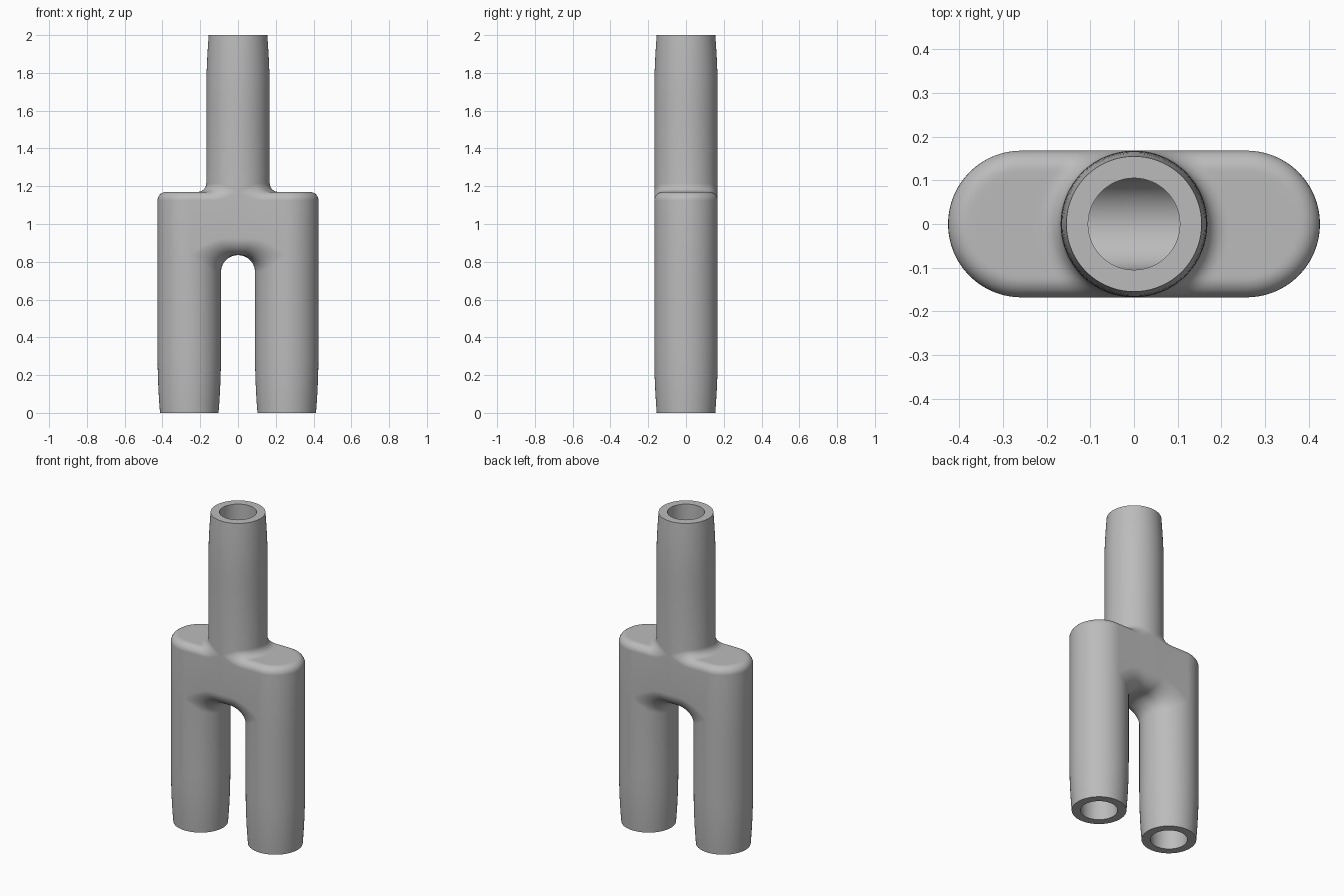
import bpy, bmesh
from math import sin, cos, pi, sqrt, hypot

cube = bpy.data.objects.get("Cube")
if cube:
    bpy.data.objects.remove(cube)

R, BORE, LEG_X = 0.168, 0.105, 0.258      # tube radius, bore radius, leg offset
TOP, CROTCH, CHANNEL = 1.17, 0.835, 1.0   # heights on the body
GAP = LEG_X - R                           # half gap between the legs
EDGE = 0.045                              # small rounding radius
ROWS, COLS = 48, 24
STEPS = [(1 - cos(pi * k / COLS)) / 2 for k in range(COLS + 1)]
TAPER = [0.4 - 0.05 * k for k in range(9)]


def rounding(d, r):
    """Quarter-circle height: r at the edge, falling to 0 at distance r."""
    d = min(max(d, 0), r)
    return r - sqrt(max(0, r * r - (r - d) ** 2))


def tube_radius(h):
    """Tubes narrow gently towards their open ends; h is distance from the end."""
    return R - 0.013 * max(0, 1 - h / 0.32) ** 2


def crotch_height(x, y):
    to_leg = hypot(x - LEG_X, y) - R
    return CROTCH + rounding(R - abs(y), GAP) - rounding(to_leg, GAP)


def shoulder_height(x, y):
    to_edge = R - hypot(max(0, x - LEG_X), y)
    return TOP - rounding(to_edge, EDGE) + rounding(hypot(x, y) - R, EDGE)


def inner_strip(c, s):
    """Crotch, inside of the leg, its rim, its bore and the channel floor."""
    y = R * s
    pts = []
    for t in STEPS:
        x = t * (LEG_X - R * c)
        pts.append((x, y, crotch_height(x, y)))
    for z in TAPER:
        r = tube_radius(z)
        pts.append((LEG_X - r * c, r * s, z))
    b = BORE * c
    pts += [(LEG_X - b, BORE * s, 0), (LEG_X - b, BORE * s, CHANNEL - b),
            (0, BORE * s, CHANNEL - b)]
    return pts


def outer_strip(c, s):
    """Shoulder, outside of the leg, bores, stem rim and outside of the stem."""
    y = R * s
    pts = []
    for t in STEPS:
        x = R * c + t * LEG_X
        pts.append((x, y, shoulder_height(x, y)))
    pts.append((LEG_X + R * c, y, crotch_height(LEG_X - R * c, y)))
    for z in TAPER:
        r = tube_radius(z)
        pts.append((LEG_X + r * c, r * s, z))
    b, yb = BORE * c, BORE * s
    pts += [(LEG_X + b, yb, 0), (LEG_X + b, yb, CHANNEL + b),
            (b, yb, CHANNEL + b), (b, yb, 2)]
    for h in reversed(TAPER):
        r = tube_radius(h)
        pts.append((r * c, r * s, 2 - h))
    pts.append(pts[0])
    return pts


bm = bmesh.new()


def add_sheet(rows):
    grid = [[bm.verts.new(p) for p in row] for row in rows]
    for a, b in zip(grid, grid[1:]):
        for k in range(len(a) - 1):
            bm.faces.new((a[k], a[k + 1], b[k + 1], b[k]))


# Curved skin of one half, swept front to back
angles = [-pi / 2 + pi * k / ROWS for k in range(ROWS + 1)]
for strip in (inner_strip, outer_strip):
    add_sheet([strip(max(0, cos(a)) if abs(a) < 1.57 else 0, sin(a)) for a in angles])

# Flat front and back of the body
for s in (-1, 1):
    add_sheet([inner_strip(0, s)[:COLS + 1], outer_strip(0, s)[:COLS + 1]])

# Mirror to the other half and weld
copy = bmesh.ops.duplicate(bm, geom=bm.verts[:] + bm.edges[:] + bm.faces[:])["geom"]
for v in copy:
    if isinstance(v, bmesh.types.BMVert):
        v.co.x *= -1
bmesh.ops.remove_doubles(bm, verts=bm.verts[:], dist=0.00005)
bmesh.ops.dissolve_degenerate(bm, edges=bm.edges[:], dist=0.00001)
bmesh.ops.recalc_face_normals(bm, faces=bm.faces[:])

mesh = bpy.data.meshes.new("forked_pipe")
bm.to_mesh(mesh)
bm.free()
pipe = bpy.data.objects.new("forked_pipe", mesh)
bpy.context.collection.objects.link(pipe)

# Plain grey material
grey = bpy.data.materials.new("plain_grey")
grey.use_nodes = True
grey.diffuse_color = (0.5, 0.5, 0.5, 1)
grey.node_tree.nodes["Principled BSDF"].inputs["Base Color"].default_value = (0.5, 0.5, 0.5, 1)
mesh.materials.append(grey)

bpy.ops.object.select_all(action="DESELECT")
pipe.select_set(True)
bpy.context.view_layer.objects.active = pipe
bpy.ops.object.shade_smooth_by_angle(angle=pi / 6)
